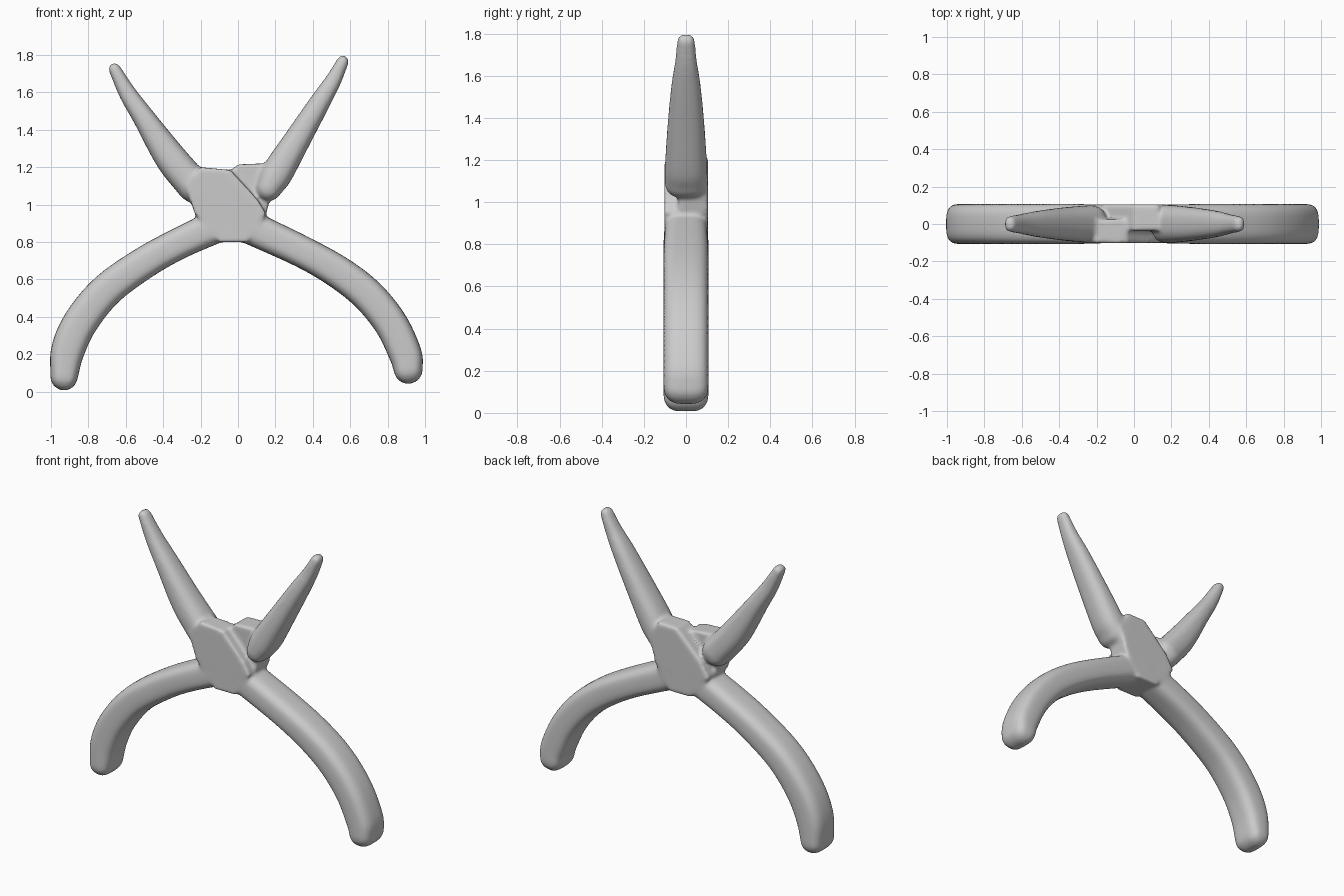
import bpy, bmesh
from math import sin, cos, pi, copysign
from mathutils import Vector

if "Cube" in bpy.data.objects:
    bpy.data.objects.remove(bpy.data.objects["Cube"])


def finish(bm, name):
    bmesh.ops.recalc_face_normals(bm, faces=bm.faces)
    me = bpy.data.meshes.new(name)
    bm.to_mesh(me)
    bm.free()
    ob = bpy.data.objects.new(name, me)
    bpy.context.collection.objects.link(ob)
    return ob


def spline(pts, steps=5):
    """Catmull-Rom through stations (x, z, half_width, half_depth)."""
    v = [Vector(p) for p in pts]
    v = [2 * v[0] - v[1]] + v + [2 * v[-1] - v[-2]]
    out = []
    for a, b, c, d in zip(v, v[1:], v[2:], v[3:]):
        for i in range(steps):
            t = i / steps
            out.append(0.5 * (2 * b + (c - a) * t + (2 * a - 5 * b + 4 * c - d) * t * t
                              + (3 * b - a - 3 * c + d) * t ** 3))
    return out + [v[-2]]


def limb(name, pts, power, sides=32):
    """Loft a rounded-box section along a path in the xz plane, with round ends."""
    st = spline(pts)
    rings = []
    for i, s in enumerate(st):
        a, b = st[max(i - 1, 0)], st[min(i + 1, len(st) - 1)]
        t = Vector((b[0] - a[0], b[1] - a[1])).normalized()
        rings.append((Vector((s[0], s[1])), t, s[2], s[3]))

    def cap(ring, sign):
        p, t, w, d = ring
        return [(p + sign * t * w * sin(k), t, w * cos(k), d - w * 0.95 * (1 - cos(k)))
                for k in (0.3, 0.6, 0.9, 1.2, 1.45)]

    rings = cap(rings[0], -1)[::-1] + rings + cap(rings[-1], 1)
    bm = bmesh.new()
    loops = []
    for p, t, w, d in rings:
        loop = []
        for k in range(sides):
            c, s = cos(2 * pi * k / sides), sin(2 * pi * k / sides)
            u = copysign(abs(c) ** (2 / power), c) * w
            loop.append(bm.verts.new((p.x - t.y * u, copysign(abs(s) ** (2 / power), s) * d,
                                      p.y + t.x * u)))
        loops.append(loop)
    for a, b in zip(loops, loops[1:]):
        for k in range(sides):
            n = (k + 1) % sides
            bm.faces.new((a[k], a[n], b[n], b[k]))
    bm.faces.new(loops[0])
    bm.faces.new(loops[-1])
    return finish(bm, name)


def plate(name, outline, y0, y1):
    """Extruded joint plate."""
    bm = bmesh.new()
    f = bm.faces.new([bm.verts.new((x, y0, z)) for x, z in outline])
    g = bmesh.ops.extrude_face_region(bm, geom=[f])
    bmesh.ops.translate(bm, vec=(0, y1 - y0, 0),
                        verts=[e for e in g["geom"] if isinstance(e, bmesh.types.BMVert)])
    return finish(bm, name)


D = 0.107
parts = [
    # curved handles
    limb("left_handle", [(-0.93, 0.08, 0.073, D), (-0.91, 0.22, 0.09, D), (-0.84, 0.375, 0.093, D),
                         (-0.70, 0.545, 0.09, D), (-0.50, 0.69, 0.086, D),
                         (-0.31, 0.795, 0.084, D), (-0.08, 0.9, 0.09, 0.1)], 3.2),
    limb("right_handle", [(0.91, 0.12, 0.078, D), (0.895, 0.2, 0.088, D), (0.82, 0.36, 0.09, D),
                          (0.70, 0.51, 0.09, D), (0.55, 0.63, 0.088, D),
                          (0.35, 0.745, 0.085, D), (0.04, 0.89, 0.09, 0.1)], 3.2),
    # tapered jaws
    limb("left_jaw", [(-0.66, 1.725, 0.032, 0.042), (-0.59, 1.595, 0.047, 0.055),
                      (-0.50, 1.46, 0.06, 0.072), (-0.36, 1.25, 0.085, 0.09),
                      (-0.235, 1.1, 0.09, 0.1)], 2.5),
    limb("right_jaw", [(0.56, 1.765, 0.032, 0.042), (0.51, 1.665, 0.043, 0.052),
                       (0.44, 1.55, 0.055, 0.07), (0.325, 1.36, 0.07, 0.088),
                       (0.21, 1.17, 0.084, 0.1), (0.165, 1.09, 0.07, 0.1)], 2.5),
    # half-lapped joint plates
    plate("front_joint", [(-0.23, 0.95), (-0.28, 1.1), (-0.2, 1.2), (-0.04, 1.185), (0.11, 1.02),
                          (0.15, 0.95), (0.05, 0.8), (-0.1, 0.8)], -0.102, 0.025),
    plate("back_joint", [(0.15, 0.95), (0.19, 1.1), (0.13, 1.22), (0, 1.215), (-0.04, 1.18),
                         (-0.17, 1.05), (-0.23, 0.95), (-0.1, 0.8), (0.05, 0.8)], -0.035, 0.104),
]

# fuse the parts into one soft body
bpy.ops.object.select_all(action="DESELECT")
for p in parts:
    p.select_set(True)
bpy.context.view_layer.objects.active = parts[0]
bpy.ops.object.join()
pliers = bpy.context.object
pliers.name = "pliers"
remesh = pliers.modifiers.new("fuse", "REMESH")
remesh.mode = "VOXEL"
remesh.voxel_size = 0.011
remesh.use_smooth_shade = True
soft = pliers.modifiers.new("soften", "SMOOTH")
soft.factor = 0.5
soft.iterations = 8
